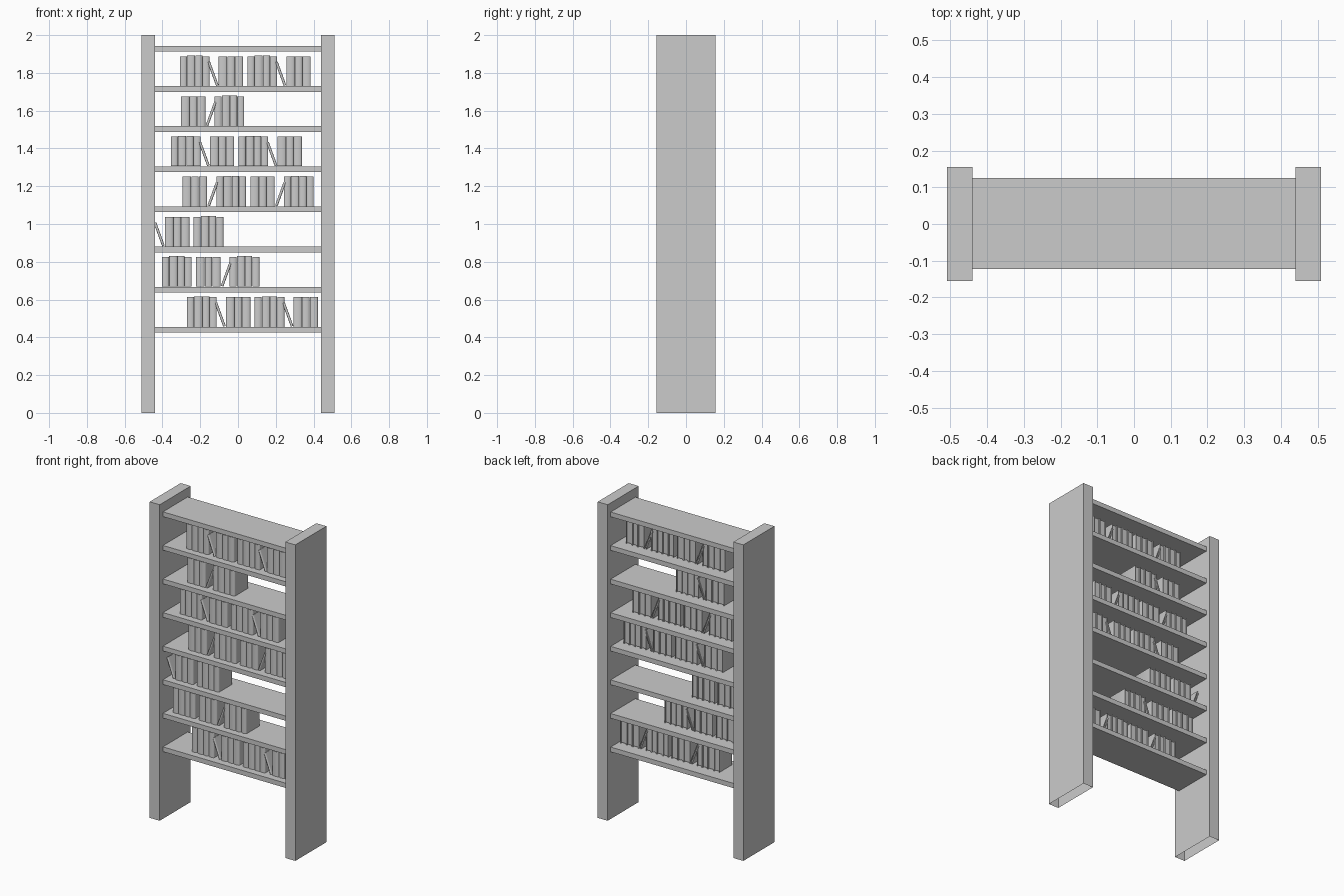
import bpy, bmesh, math
from mathutils import Matrix, Vector

if "Cube" in bpy.data.objects:
    bpy.data.objects.remove(bpy.data.objects["Cube"])

SHELF_T = 0.03
SHELF_Z = [0.455 + 0.2125 * i for i in range(8)]   # shelf top heights


def finish(name, bm):
    bmesh.ops.recalc_face_normals(bm, faces=bm.faces)
    me = bpy.data.meshes.new(name)
    bm.to_mesh(me)
    bm.free()
    ob = bpy.data.objects.new(name, me)
    bpy.context.collection.objects.link(ob)
    return ob


def add_box(bm, lo, hi, mat=Matrix()):
    lo, hi = Vector(lo), Vector(hi)
    m = mat @ Matrix.Translation((lo + hi) / 2) @ Matrix.Diagonal((*(hi - lo), 1))
    return bmesh.ops.create_cube(bm, size=1, matrix=m)["verts"]


def add_book(bm, x, w, h, mat):
    """Wrapped cover with a rounded spine at the front, plus a page block."""
    t, y0, y1 = 0.004, -0.074, 0.052
    r = w / 2

    def u_path(rx, bulge, yf):
        arc = [(x + r - rx * math.cos(math.pi * i / 8),
                yf - bulge * math.sin(math.pi * i / 8)) for i in range(9)]
        return [(x + r - rx, y1)] + arc + [(x + r + rx, y1)]

    outer = u_path(r, 0.008, y0)
    inner = u_path(r - t, 0.006, y0 + t)
    lo = [[bm.verts.new(mat @ Vector((*p, 0))) for p in q] for q in (outer, inner)]
    hi = [[bm.verts.new(mat @ Vector((*p, h))) for p in q] for q in (outer, inner)]
    n = len(outer)
    for i in range(n - 1):
        for s in (0, 1):
            bm.faces.new((lo[s][i], lo[s][i + 1], hi[s][i + 1], hi[s][i]))
        for e in (lo, hi):
            bm.faces.new((e[0][i], e[0][i + 1], e[1][i + 1], e[1][i]))
    for i in (0, n - 1):
        bm.faces.new((lo[0][i], lo[1][i], hi[1][i], hi[0][i]))
    add_box(bm, (x + t, y0 + t, 0.004), (x + w - t, y1 - 0.006, h - 0.004), mat)


# Side panels, open underneath
for side, sx in (("left", -1), ("right", 1)):
    bm = bmesh.new()
    add_box(bm, (sx * 0.475 - 0.035, -0.155, 0), (sx * 0.475 + 0.035, 0.155, 2))
    bm.faces.ensure_lookup_table()
    base = [f for f in bm.faces if f.calc_center_median().z < 0.01]
    bmesh.ops.delete(bm, geom=base, context="FACES_ONLY")
    finish(side + "_side_panel", bm)

# Shelves
for i, z in enumerate(SHELF_Z):
    bm = bmesh.new()
    add_box(bm, (-0.44, -0.122, z - SHELF_T), (0.44, 0.125, z))
    finish(f"shelf_{i + 1}", bm)

# Book rows: W wide stack, N narrow stack, \ and / leaning book, space a gap
STACKS = {"W": [(0.038, 0.157), (0.044, 0.161), (0.038, 0.161), (0.038, 0.157)],
          "N": [(0.046, 0.157), (0.040, 0.157), (0.044, 0.157)]}
ROWS = [(-0.27, "W\\N W\\N"), (-0.402, "W N/W"), (-0.435, "\\N W"),
        (-0.293, "N/W N/W"), (-0.355, "W\\N W\\N"), (-0.302, "N/W"),
        (-0.308, "W\\N W\\N")]
LEAN_GAP, LEAN_W, LEAN_H = 0.048, 0.014, 0.132
TILT = math.radians(20)

for i, (x, pattern) in enumerate(ROWS):
    bm = bmesh.new()
    z = SHELF_Z[i] + 0.001
    for c in pattern:
        if c in STACKS:
            for w, h in STACKS[c]:
                add_book(bm, x, w - 0.001, h, Matrix.Translation((0, 0, z)))
                x += w
        elif c == " ":
            x += 0.022
        else:
            # Leaning book pivots on its lower corner
            if c == "/":
                m = Matrix.Translation((x + 0.001, 0, z + 0.005)) @ Matrix.Rotation(TILT, 4, "Y")
                add_book(bm, 0, LEAN_W, LEAN_H, m)
            else:
                m = Matrix.Translation((x + LEAN_GAP - 0.001, 0, z + 0.005)) @ Matrix.Rotation(-TILT, 4, "Y")
                add_book(bm, -LEAN_W, LEAN_W, LEAN_H, m)
            x += LEAN_GAP
    ob = finish(f"book_row_{i + 1}", bm)
    bpy.ops.object.select_all(action="DESELECT")
    ob.select_set(True)
    bpy.context.view_layer.objects.active = ob
    bpy.ops.object.shade_smooth_by_angle(angle=math.radians(40))
